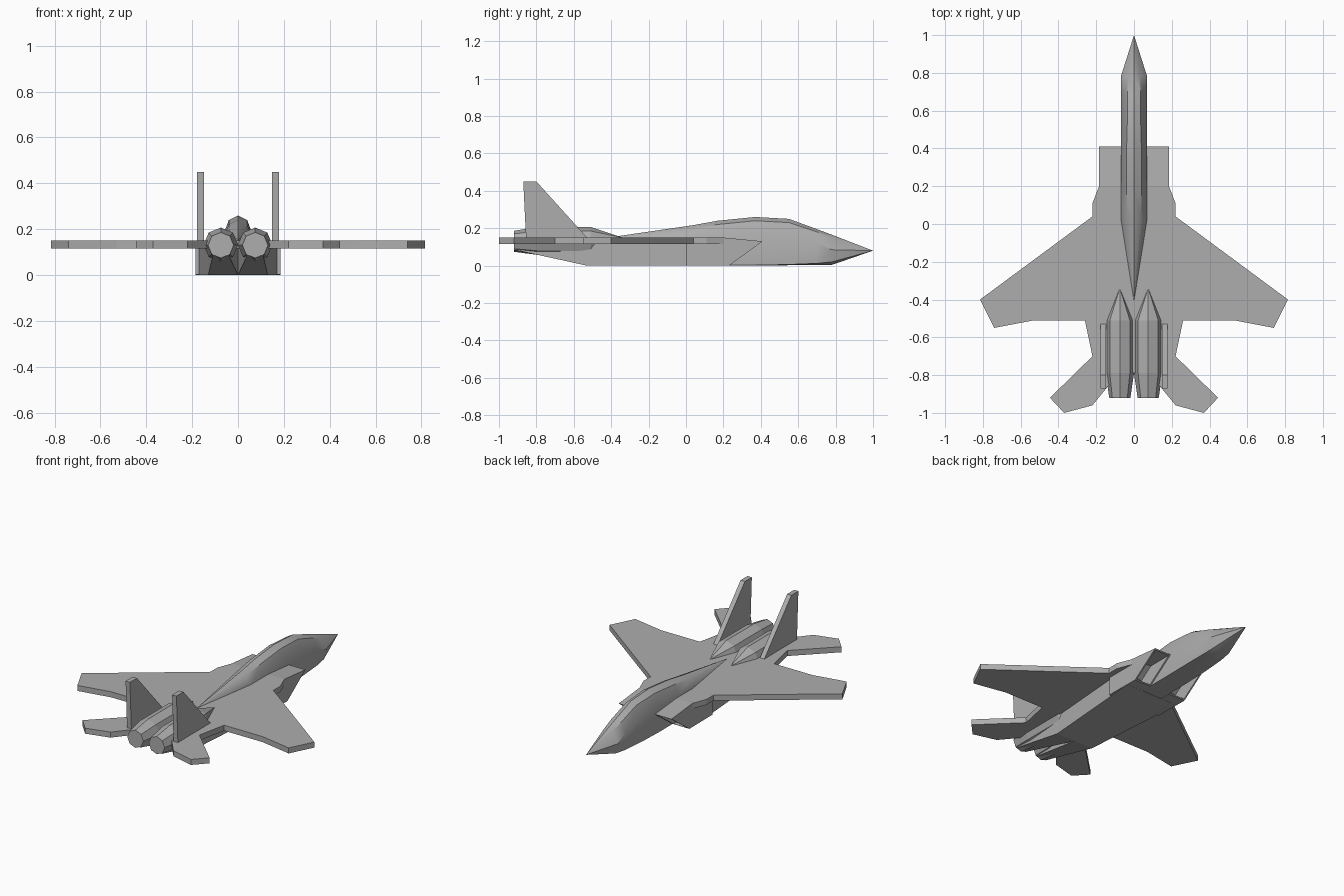
import bpy, bmesh, math
from mathutils import Vector

cube = bpy.data.objects.get("Cube")
if cube:
    bpy.data.objects.remove(cube)

GREY = 0.42
grey = bpy.data.materials.new("airframe_grey")
grey.use_nodes = True
grey.diffuse_color = (GREY, GREY, GREY, 1)
for node in grey.node_tree.nodes:
    if node.type == 'BSDF_PRINCIPLED':
        node.inputs["Base Color"].default_value = (GREY, GREY, GREY, 1)


def finish(bm, name, smooth=0):
    """Turn a bmesh into a named object, optionally smooth below an angle."""
    bmesh.ops.recalc_face_normals(bm, faces=bm.faces)
    mesh = bpy.data.meshes.new(name)
    bm.to_mesh(mesh)
    bm.free()
    mesh.materials.append(grey)
    obj = bpy.data.objects.new(name, mesh)
    bpy.context.collection.objects.link(obj)
    if smooth:
        bpy.ops.object.select_all(action='DESELECT')
        obj.select_set(True)
        bpy.context.view_layer.objects.active = obj
        bpy.ops.object.shade_smooth_by_angle(angle=math.radians(smooth))
    return obj


def loft(rings):
    """Skin a list of equal rings and cap both ends."""
    bm = bmesh.new()
    loops = [[bm.verts.new(p) for p in ring] for ring in rings]
    n = len(loops[0])
    for a, b in zip(loops, loops[1:]):
        for i in range(n):
            j = (i + 1) % n
            bm.faces.new((a[i], a[j], b[j], b[i]))
    bm.faces.new(loops[0])
    bm.faces.new(loops[-1])
    bmesh.ops.remove_doubles(bm, verts=bm.verts, dist=0.0004)
    return bm


def prism(outline, offset):
    """Extrude a planar outline along an offset vector."""
    return loft([outline, [Vector(p) + Vector(offset) for p in outline]])


# Wing and tailplane plate
half = [(0.185, 0.20), (0.22, 0.11), (0.22, 0.04), (0.815, -0.40),
        (0.74, -0.55), (0.53, -0.51), (0.26, -0.51), (0.22, -0.70),
        (0.445, -0.92), (0.37, -1.0), (0.22, -0.96), (0.13, -0.85)]
outline = half + [(0.01, -0.79)]
outline += [(-x, y) for x, y in reversed(outline)]
bm = prism([(x, y, 0.115) for x, y in outline], (0, 0, 0.035))
bmesh.ops.triangulate(bm, faces=[f for f in bm.faces if len(f.verts) > 4])
finish(bm, "wing_plate")

# Fuselage: y, top z, shoulder (x, z), side (x, z), low (x, z), belly z
stations = [
    (1.00, 0.08, 0, 0.08, 0, 0.08, 0, 0.08, 0.08),
    (0.78, 0.165, 0.03, 0.15, 0.07, 0.085, 0.055, 0.02, 0.004),
    (0.70, 0.195, 0.035, 0.18, 0.068, 0.12, 0.062, 0.012, 0.003),
    (0.55, 0.25, 0.035, 0.23, 0.07, 0.15, 0.068, 0.006, 0.002),
    (0.37, 0.26, 0.04, 0.24, 0.07, 0.16, 0.07, 0.002, 0.001),
    (0.17, 0.24, 0.04, 0.22, 0.07, 0.155, 0.07, 0.002, 0.001),
    (0.03, 0.215, 0.037, 0.198, 0.07, 0.151, 0.07, 0.002, 0.001),
    (-0.41, 0.151, 0, 0.15, 0, 0.149, 0, 0.12, 0.118),
]
rings = []
for y, top, x1, z1, x2, z2, x3, z3, belly in stations:
    right = [(x1, y, z1), (x2, y, z2), (x3, y, z3)]
    left = [(-x, y, z) for x, y, z in reversed(right)]
    rings.append([(0, y, top)] + right + [(0, y, belly)] + left)
finish(loft(rings), "fuselage", 32)

# Lower hull, narrowing towards the tail
finish(loft([[(-w, y, 0), (w, y, 0), (w, y, 0.13), (-w, y, 0.13)]
             for y, w in ((0.16, 0.183), (-0.53, 0.13))]), "lower_hull")

for side, s in (("left", 1), ("right", -1)):
    # Air intake with a raked, hollow mouth
    profile = [(0.41, 0.13), (0.20, 0.15), (0.0, 0.15), (0.0, 0.002), (0.23, 0.0)]
    bm = prism([(s * 0.07, y, z) for y, z in profile], (s * 0.115, 0, 0))
    bm.normal_update()
    bmesh.ops.recalc_face_normals(bm, faces=bm.faces)
    mouth = max(bm.faces, key=lambda f: f.normal.y)
    bmesh.ops.inset_region(bm, faces=[mouth], thickness=0.012)
    deep = bmesh.ops.extrude_discrete_faces(bm, faces=[mouth])["faces"][0]
    for v in deep.verts:
        v.co.y -= 0.16
    finish(bm, side + "_intake")

    # Ramp rising from the hull to the nozzle
    ramp = [[(s * a, y, z), (s * b, y, z), (s * b, y, 0.13), (s * a, y, 0.13)]
            for y, a, b, z in ((-0.53, 0, 0.13, 0), (-0.92, 0.04, 0.11, 0.085))]
    finish(loft(ramp), side + "_tail_ramp")

    # Engine nacelle with tapered nozzle and pointed front
    rings = []
    for y, r, z in ((-0.34, 0.0001, 0.15), (-0.51, 0.075, 0.132),
                    (-0.79, 0.075, 0.132), (-0.92, 0.056, 0.13)):
        rings.append([(s * 0.075 + r * math.sin(k * math.pi / 4), y,
                       z + r * math.cos(k * math.pi / 4)) for k in range(8)])
    finish(loft(rings), side + "_engine")

    # Vertical fin
    fin = [(-0.52, 0.14), (-0.80, 0.45), (-0.87, 0.45), (-0.855, 0.14)]
    finish(prism([(s * 0.148, y, z) for y, z in fin], (s * 0.03, 0, 0)),
           side + "_fin")
